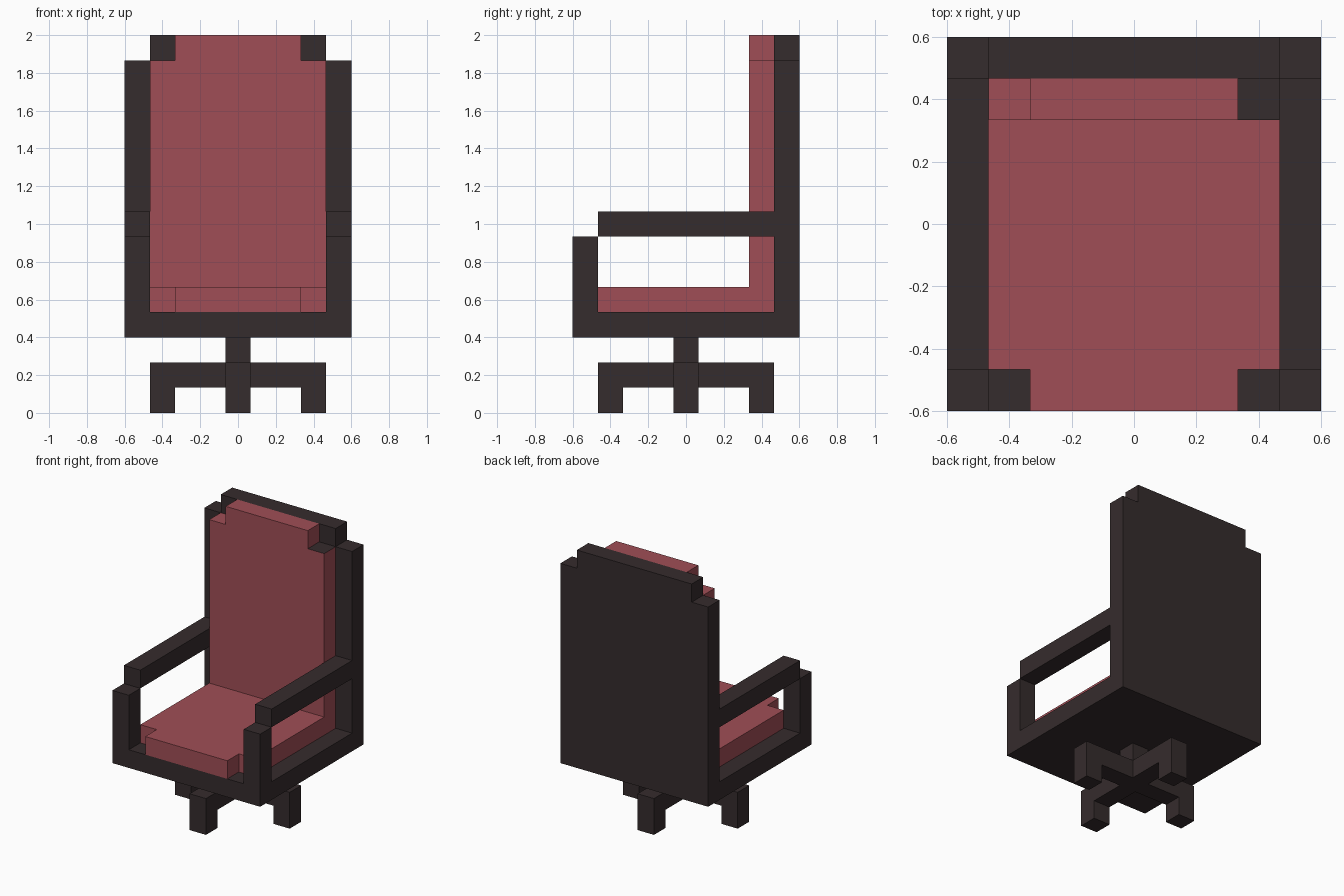
import bpy, bmesh, math
from mathutils import Matrix

if "Cube" in bpy.data.objects:
    bpy.data.objects.remove(bpy.data.objects["Cube"])

U = 2 / 15  # one block of the grid the chair is built on


def material(name, rgb):
    m = bpy.data.materials.new(name)
    m.diffuse_color = (*rgb, 1)
    m.use_nodes = True
    m.node_tree.nodes["Principled BSDF"].inputs["Base Color"].default_value = m.diffuse_color
    return m


DARK = material("dark brown", (0.036, 0.025, 0.026))
RED = material("dusty red", (0.352, 0.076, 0.093))


def prism(name, outline, axis, lo, hi, mat, turn=0):
    """Extrude an outline (in blocks) along an axis, then turn it about z."""
    place = {"x": lambda a, b, t: (t, a, b),
             "y": lambda a, b, t: (a, t, b),
             "z": lambda a, b, t: (a, b, t)}[axis]
    bm = bmesh.new()
    face = bm.faces.new([bm.verts.new(place(a, b, lo)) for a, b in outline])
    ext = bmesh.ops.extrude_face_region(bm, geom=[face])
    moved = [v for v in ext["geom"] if isinstance(v, bmesh.types.BMVert)]
    bmesh.ops.translate(bm, verts=moved, vec=place(0, 0, hi - lo))
    bmesh.ops.recalc_face_normals(bm, faces=bm.faces)
    bm.transform(Matrix.Rotation(turn, 4, "Z") @ Matrix.Scale(U, 4))
    me = bpy.data.meshes.new(name)
    bm.to_mesh(me)
    bm.free()
    me.materials.append(mat)
    ob = bpy.data.objects.new(name, me)
    bpy.context.collection.objects.link(ob)
    return ob


def rect(a0, a1, b0, b1):
    return [(a0, b0), (a1, b0), (a1, b1), (a0, b1)]


def stepped(w_low, w_high, low, step, high):
    """Symmetric outline whose half width changes at the step."""
    right = [(w_low, low), (w_low, step), (w_high, step), (w_high, high)]
    return right + [(-a, b) for a, b in reversed(right)]


# Star base: four bent legs around a hub, and the column
leg = [(0.5, 1), (2.5, 1), (2.5, 0), (3.5, 0), (3.5, 2), (0.5, 2)]
for i in range(4):
    prism(f"base_leg_{i + 1}", leg, "y", -0.5, 0.5, DARK, i * math.pi / 2)
prism("column", rect(-0.5, 0.5, -0.5, 0.5), "z", 1, 3, DARK)

# Seat pan and its cushion with notched front corners
prism("seat_pan", rect(-4.5, 4.5, -4.5, 4.5), "z", 3, 4, DARK)
prism("seat_cushion", stepped(2.5, 3.5, -4.5, -3.5, 2.5), "z", 4, 5, RED)

# Back frame and cushion with notched top corners
prism("back_frame", stepped(4.5, 3.5, 4, 14, 15), "y", 3.5, 4.5, DARK)
back = prism("back_cushion", stepped(3.5, 2.5, 4, 14, 15), "y", 2.5, 3.5, RED)

# The right-hand notch of the back cushion has a dark top
back.data.materials.append(DARK)
for p in back.data.polygons:
    if p.normal.z > 0.9 and p.center.x > 2.5 * U:
        p.material_index = 1

# Arms: front post and rail on each side
for side, x in (("left", -4.5), ("right", 3.5)):
    prism(f"arm_post_{side}", rect(-4.5, -3.5, 4, 7), "x", x, x + 1, DARK)
    prism(f"arm_rail_{side}", rect(-3.5, 3.5, 7, 8), "x", x, x + 1, DARK)
